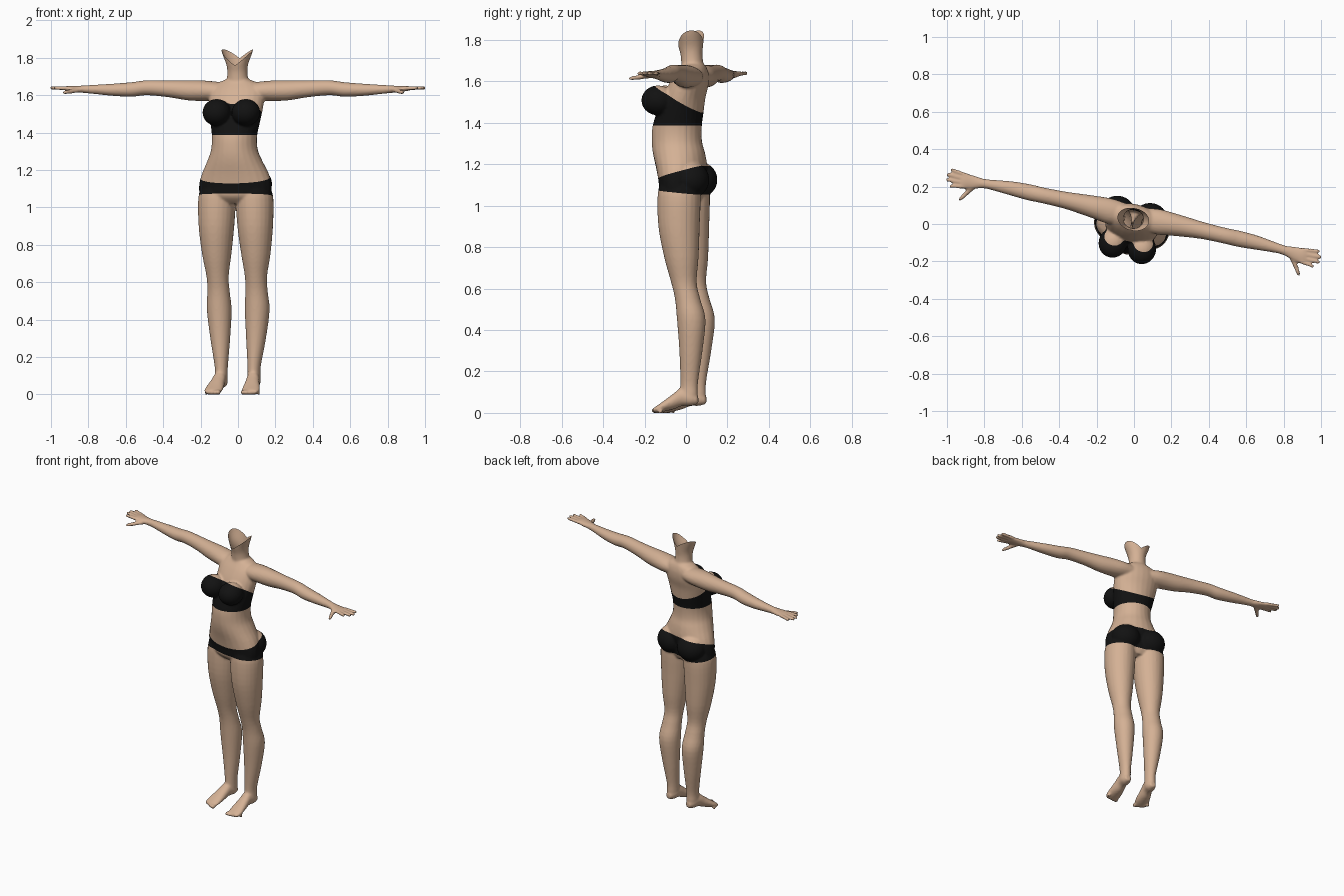
import bpy, bmesh, math
from mathutils import Matrix

old = bpy.data.objects.get("Cube")
if old:
    bpy.data.objects.remove(old, do_unlink=True)


def material(name, color):
    m = bpy.data.materials.new(name)
    m.use_nodes = True
    m.diffuse_color = color
    bsdf = m.node_tree.nodes["Principled BSDF"]
    bsdf.inputs["Base Color"].default_value = color
    bsdf.inputs["Roughness"].default_value = 0.7
    return m


skin = material("skin", (0.66, 0.44, 0.30, 1))
fabric = material("black fabric", (0.006, 0.006, 0.006, 1))
bm = bmesh.new()


def refine(rows, steps=4):
    """Smoothly interpolate between the given sections."""
    out = []
    for i in range(len(rows) - 1):
        quad = [rows[max(i - 1, 0)], rows[i], rows[i + 1], rows[min(i + 2, len(rows) - 1)]]
        for s in range(steps):
            t = s / steps
            out.append([b + (c - a) * t / 2 + (a - 2.5 * b + 2 * c - d / 2) * t * t
                        + (1.5 * (b - c) + (d - a) / 2) * t ** 3
                        for a, b, c, d in zip(*quad)])
    return out + [list(rows[-1])]


def loft(rows, axis, sx=1, sides=24):
    """Closed tube of elliptical sections: position, centre u, centre v, radius u, radius v."""
    rings = []
    for t, u, v, ru, rv in refine(rows):
        ring = []
        for k in range(sides):
            a = 2 * math.pi * k / sides
            p, q = u + ru * math.cos(a), v + rv * math.sin(a)
            x, y, z = {"x": (t, p, q), "y": (p, t, q), "z": (p, q, t)}[axis]
            ring.append(bm.verts.new((sx * x, y, z)))
        rings.append(ring)
    for r0, r1 in zip(rings, rings[1:]):
        for k in range(sides):
            n = (k + 1) % sides
            bm.faces.new((r0[k], r0[n], r1[n], r1[k]))
    bm.faces.new(rings[0][::-1])
    bm.faces.new(rings[-1])


def ball(center, radii, sx):
    """Ellipsoid made of horizontal sections."""
    x, y, z = center
    rows = []
    for i in range(9):
        a = math.pi * i / 8
        w = max(math.sin(a), .05)
        rows.append((z - radii[2] * math.cos(a), x, y, radii[0] * w, radii[1] * w))
    loft(rows, "z", sx)


# Torso and neck
loft([(1.02, 0, -.01, .13, .07), (1.06, 0, -.02, .19, .10), (1.12, 0, -.022, .198, .107),
      (1.18, 0, -.022, .182, .12), (1.25, 0, -.035, .148, .125), (1.31, 0, -.046, .125, .121),
      (1.38, 0, -.045, .121, .119), (1.45, 0, -.03, .133, .112), (1.52, 0, -.01, .145, .1),
      (1.58, 0, .01, .15, .094), (1.63, 0, .026, .145, .08), (1.665, 0, .035, .11, .062),
      (1.685, 0, .035, .06, .05)], "z")
loft([(1.6, 0, .035, .08, .06), (1.66, 0, .034, .066, .058), (1.69, 0, .03, .057, .053),
      (1.73, 0, .026, .054, .053), (1.77, 0, .022, .06, .06), (1.83, 0, .02, .083, .068),
      (1.9, 0, .02, .1, .08)], "z")

for s in (1, -1):
    # Bust and seat
    ball((.08, -.122, 1.508), (.076, .08, .072), s)
    ball((.09, .04, 1.125), (.095, .092, .088), s)
    # Leg
    loft([(1.12, .1, -.012, .08, .09), (1.05, .103, -.012, .1, .104), (.9, .106, -.012, .095, .1),
          (.75, .107, 0, .078, .083), (.63, .105, .012, .059, .062), (.55, .104, .03, .06, .061),
          (.45, .104, .048, .066, .069), (.3, .098, .045, .053, .056), (.15, .09, .035, .035, .043),
          (.09, .09, .033, .034, .044), (.05, .09, .035, .03, .038)], "z", s)
    # Foot with toes
    loft([(.078, .09, .062, .018, .018), (.045, .09, .072, .034, .038), (0, .092, .078, .035, .045),
          (-.04, .096, .056, .04, .038), (-.09, .101, .031, .048, .025),
          (-.12, .103, .018, .046, .017), (-.137, .102, .013, .038, .01)], "y", s)
    for i in range(5):
        r = .014 - .0012 * i
        ball((.067 + .019 * i, -.136 + .0025 * i * i, r - .002), (r * .85, r * 1.5, r), s)
    # Arm and palm
    loft([(.06, .04, 1.62, .06, .045), (.13, .04, 1.622, .068, .052), (.2, .043, 1.624, .062, .055),
          (.28, .045, 1.626, .054, .053), (.38, .046, 1.634, .045, .045),
          (.5, .045, 1.64, .042, .04), (.58, .045, 1.631, .043, .039), (.68, .045, 1.629, .037, .033),
          (.78, .041, 1.631, .027, .025), (.83, .037, 1.632, .026, .021),
          (.88, .032, 1.633, .037, .017), (.925, .03, 1.636, .042, .014),
          (.945, .03, 1.637, .036, .01)], "x", s)
    # Fingers and thumb
    for i, reach in enumerate((1.0, 1.024, 1.028, 1.012)):
        y = -.003 + .022 * i
        tip = y + .007 * (i - 1.5)
        loft([(.92, y, 1.636, .01, .011), (.97, (y + tip) / 2, 1.638, .01, .01),
              (reach - .008, tip, 1.639, .009, .009), (reach, tip, 1.639, .005, .005)], "x", s)
    loft([(.025, .86, 1.63, .018, .014), (-.02, .893, 1.622, .016, .012),
          (-.065, .922, 1.615, .012, .01), (-.077, .928, 1.613, .006, .005)], "y", s)

bmesh.ops.recalc_face_normals(bm, faces=bm.faces)
mesh = bpy.data.meshes.new("body")
bm.to_mesh(mesh)
bm.free()
body = bpy.data.objects.new("body", mesh)
bpy.context.collection.objects.link(body)
bpy.context.view_layer.objects.active = body
body.select_set(True)

# Fuse the parts into one soft skin
fuse = body.modifiers.new("fuse", "REMESH")
fuse.mode = "VOXEL"
fuse.voxel_size = .007
soften = body.modifiers.new("soften", "SMOOTH")
soften.factor = .5
soften.iterations = 4
for name in ("fuse", "soften"):
    bpy.ops.object.modifier_apply(modifier=name)

bm = bmesh.new()
bm.from_mesh(body.data)


def cut(z0, slope_y, low, high, slope_x=0):
    """Score the plane z = z0 + slope_y * y + slope_x * x into one band of the body."""
    faces = [f for f in bm.faces
             if low < f.verts[0].co.z < high and abs(f.verts[0].co.x) < .3]
    geom = list({e for f in faces for e in f.edges} | {v for f in faces for v in f.verts}) + faces
    bmesh.ops.bisect_plane(bm, geom=geom, dist=1e-5, plane_co=(0, 0, z0),
                           plane_no=(-slope_x, -slope_y, 1))


# Open neck rim, low in front and high at the sides
for s in (1, -1):
    cut(1.77, .33, 1.72, 2, s * .75)
rim = [f for f in bm.faces
       for c in [f.calc_center_median()] if c.z > 1.77 + .33 * c.y + .75 * abs(c.x)]
bmesh.ops.delete(bm, geom=rim, context="FACES")

# Bandeau top and briefs: lower edge and upper edge, each a height and a slope
garments = [((1.387, 0), (1.497, -.6), 1.3, 1.66),
            ((1.062, -.1), (1.165, .28), .95, 1.3)]
for lower, upper, low, high in garments:
    cut(*lower, low, high)
    cut(*upper, low, high)
for f in bm.faces:
    f.smooth = True
    c = f.calc_center_median()
    f.material_index = int(abs(c.x) < .25 and any(
        a + b * c.y < c.z < d + e * c.y for (a, b), (d, e), _, _ in garments))

# Turn the figure about the line of its arms
bmesh.ops.rotate(bm, verts=bm.verts, cent=(0, .042, 0),
                 matrix=Matrix.Rotation(math.radians(-12.5), 3, "Z"))
body.data.materials.append(skin)
body.data.materials.append(fabric)
bm.to_mesh(body.data)
bm.free()
